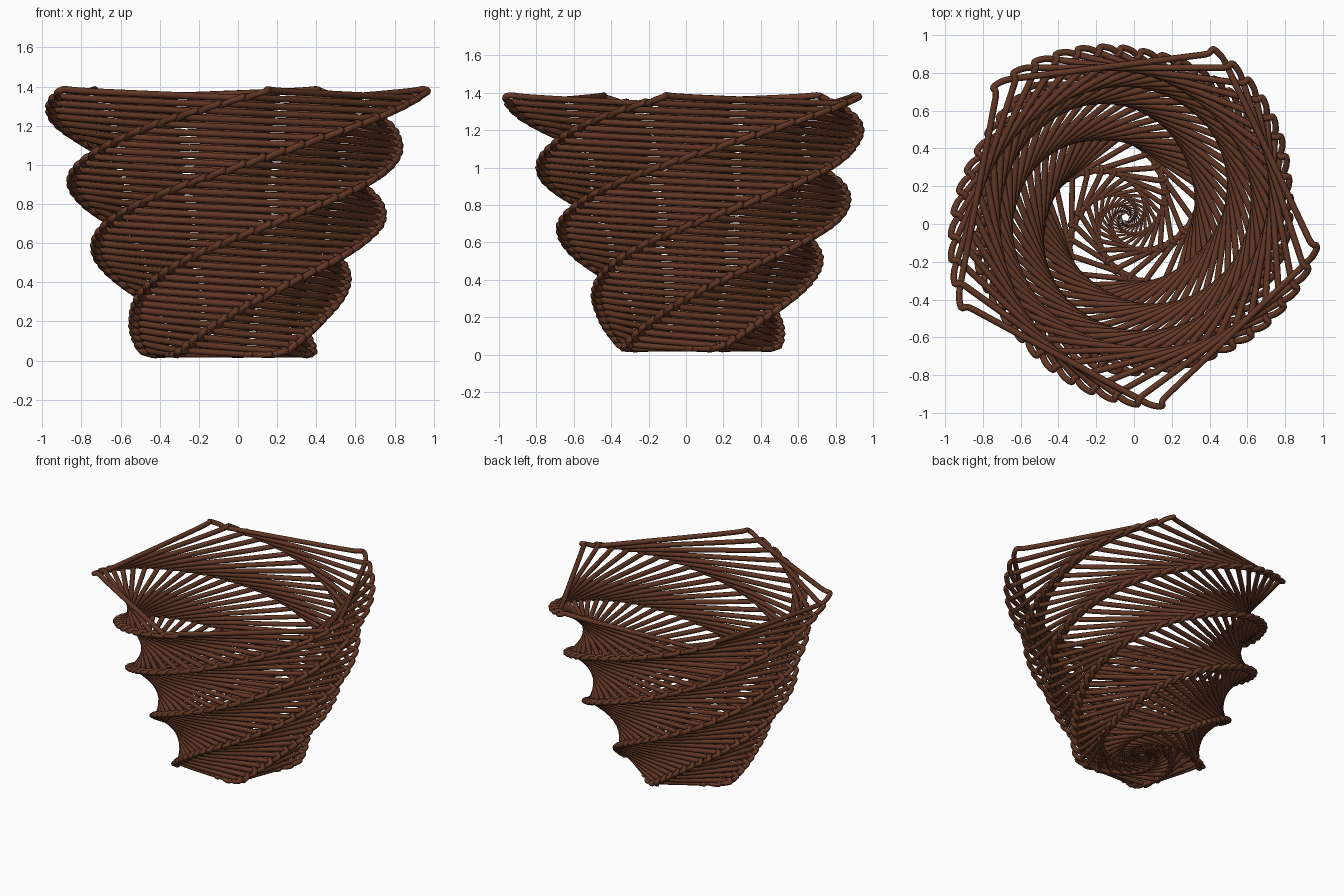
import bpy
import math
from mathutils import Vector

if "Cube" in bpy.data.objects:
    bpy.data.objects.remove(bpy.data.objects["Cube"])

brown = bpy.data.materials.new("reed brown")
brown.use_nodes = True
color = (0.12, 0.038, 0.018, 1)
brown.diffuse_color = color
bsdf = brown.node_tree.nodes["Principled BSDF"]
bsdf.inputs["Base Color"].default_value = color
bsdf.inputs["Roughness"].default_value = 0.7

HEIGHT = 1.33
BASE_Z = 0.03
LAYERS = 40
FLOOR_RINGS = 23
ROD = 0.0175
PROFILE = [(0, 0.425), (0.2, 0.485), (0.35, 0.57), (0.5, 0.655), (0.67, 0.735),
           (0.9, 0.8), (1.1, 0.83), (1.33, 0.96)]
FLOOR_STEP = math.radians(13)
SHRINK = math.cos(math.pi / 5) / math.cos(math.pi / 5 - FLOOR_STEP)


def wall_radius(z):
    for (z0, r0), (z1, r1) in zip(PROFILE, PROFILE[1:]):
        if z <= z1:
            break
    return r0 + (r1 - r0) * (z - z0) / (z1 - z0)


def corner(k, level):
    """Corner k of the pentagon at a level: wall above 0, floor rings below."""
    z = max(level, 0) * HEIGHT / (LAYERS - 1)
    inward = max(-level, 0)
    radius = wall_radius(z) * SHRINK ** inward
    turn = math.radians(18 + 175 * z + 14.5 * z * z) - FLOOR_STEP * inward
    a = turn + k * math.tau / 5
    return Vector((-0.045 + 0.015 * z + radius * math.cos(a),
                   0.035 + 0.1 * z - 0.08 * z * z + radius * math.sin(a),
                   z + BASE_Z))


def woven_ring(curve, level, rod, loop):
    """Five sides joined by links that climb along the corner ridges."""
    starts = [corner(k, level + 0.55) for k in range(5)]
    ends = [corner(k, level - 0.55) for k in range(5)]
    points = []
    for k in range(5):
        d_in = (ends[k] - starts[k - 1]).normalized()
        d_out = (ends[(k + 1) % 5] - starts[k]).normalized()
        out = (d_in - d_out).normalized() * loop
        points += [ends[k] - d_in * loop * 2,
                   ends[k],
                   ends[k] + d_in * loop,
                   (ends[k] + starts[k]) / 2 + out,
                   starts[k] + out * 1.15,
                   starts[k] - d_out * loop * 0.3 + Vector((0, 0, rod * 0.5)),
                   starts[k] + d_out * loop * 2]
    spline = curve.splines.new("NURBS")
    spline.points.add(len(points) - 1)
    for p, co in zip(spline.points, points):
        p.co = (*co, 1)
        p.radius = rod / ROD
    spline.use_cyclic_u = True
    spline.order_u = 3
    spline.resolution_u = 4


def reed_object(name):
    curve = bpy.data.curves.new(name, "CURVE")
    curve.dimensions = "3D"
    curve.bevel_depth = ROD
    curve.bevel_resolution = 2
    curve.materials.append(brown)
    obj = bpy.data.objects.new(name, curve)
    bpy.context.collection.objects.link(obj)
    return curve


# Twisting wall of stacked pentagons
wall = reed_object("basket_wall")
for i in range(LAYERS):
    woven_ring(wall, i, ROD, 0.035)

# Floor of nested pentagons, each touching the sides of the one around it
floor = reed_object("basket_floor")
for i in range(1, FLOOR_RINGS + 1):
    size = PROFILE[0][1] * SHRINK ** i
    woven_ring(floor, -i, min(ROD * 0.85, size * 0.07), min(0.03, size * 0.1))
